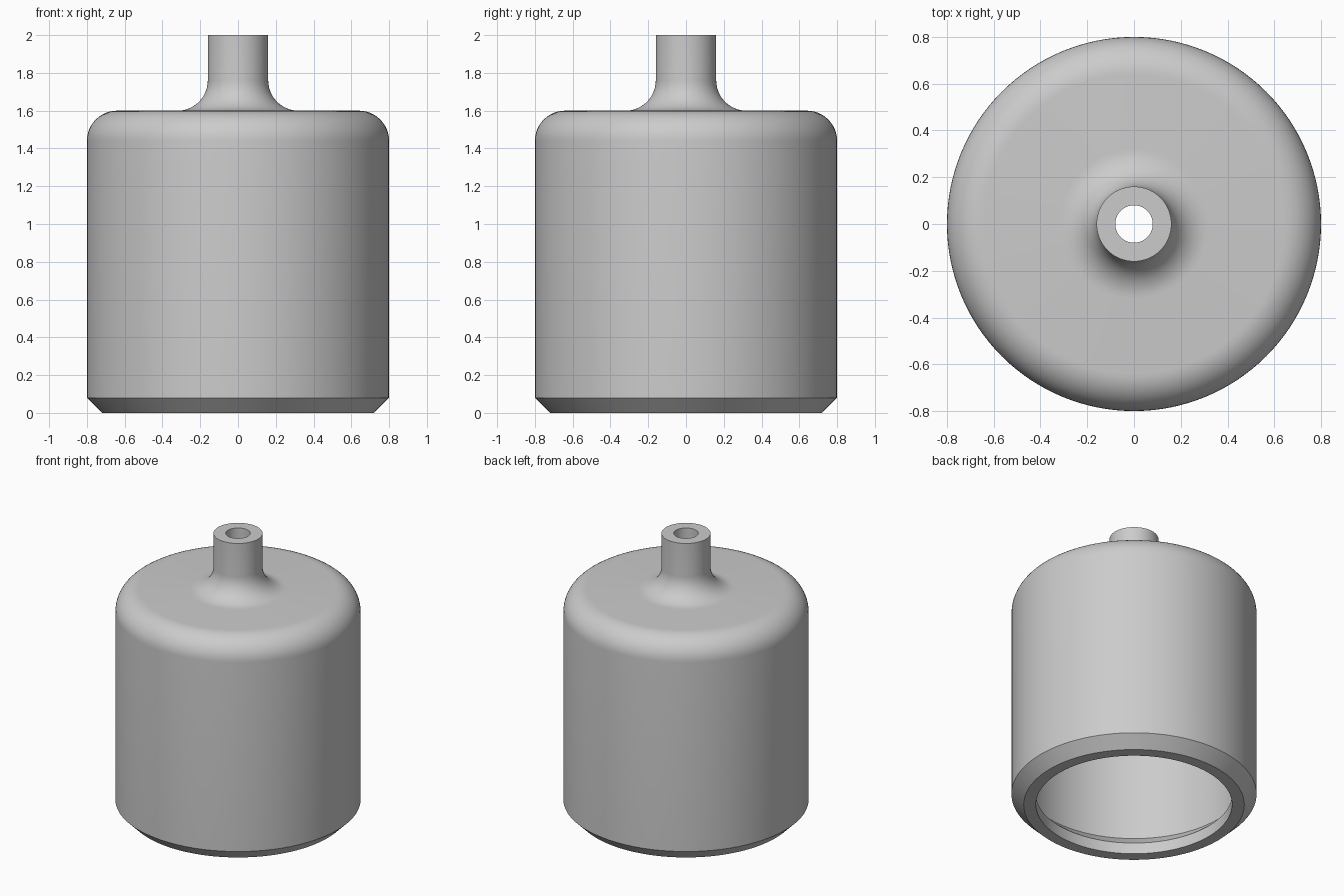
import bpy, bmesh, math

if "Cube" in bpy.data.objects:
    bpy.data.objects.remove(bpy.data.objects["Cube"])

SEGMENTS = 128
ARC_STEPS = 12


def arc(cx, cz, r, a0, a1):
    """Points on an arc in the (radius, height) plane, angles in degrees."""
    pts = []
    for i in range(ARC_STEPS + 1):
        a = math.radians(a0 + (a1 - a0) * i / ARC_STEPS)
        pts.append((cx + r * math.cos(a), cz + r * math.sin(a)))
    return pts


def lathe(name, profile, material):
    """Revolve a closed (radius, height) profile about the z axis."""
    bm = bmesh.new()
    rings = []
    for s in range(SEGMENTS):
        a = 2 * math.pi * s / SEGMENTS
        rings.append([bm.verts.new((r * math.cos(a), r * math.sin(a), z)) for r, z in profile])
    n = len(profile)
    for s in range(SEGMENTS):
        here, nxt = rings[s], rings[(s + 1) % SEGMENTS]
        for i in range(n):
            j = (i + 1) % n
            bm.faces.new((here[i], nxt[i], nxt[j], here[j]))
    bmesh.ops.recalc_face_normals(bm, faces=bm.faces)
    mesh = bpy.data.meshes.new(name)
    bm.to_mesh(mesh)
    bm.free()
    mesh.materials.append(material)
    obj = bpy.data.objects.new(name, mesh)
    bpy.context.collection.objects.link(obj)
    bpy.context.view_layer.objects.active = obj
    obj.select_set(True)
    bpy.ops.object.shade_smooth_by_angle(angle=math.radians(30))
    return obj


grey = bpy.data.materials.new("plain grey")
grey.diffuse_color = (0.6, 0.6, 0.6, 1)
grey.use_nodes = True
grey.node_tree.nodes["Principled BSDF"].inputs["Base Color"].default_value = grey.diffuse_color

# Outside: chamfered foot, wall, rounded shoulder, flared neck
outside = [(0.72, 0), (0.80, 0.08)]
outside += arc(0.64, 1.44, 0.16, 0, 90)
outside += arc(0.32, 1.76, 0.16, 270, 180)
outside += [(0.16, 2.0)]

# Inside: neck bore, ceiling, wall, sloped ledge, bottom opening
inside = [(0.08, 2.0)]
inside += arc(0.32, 1.76, 0.24, 180, 270)
inside += arc(0.64, 1.44, 0.08, 90, 0)
inside += [(0.72, 0.16), (0.64, 0.08), (0.64, 0)]

lathe("hollow_bottle_shell", outside + inside, grey)
